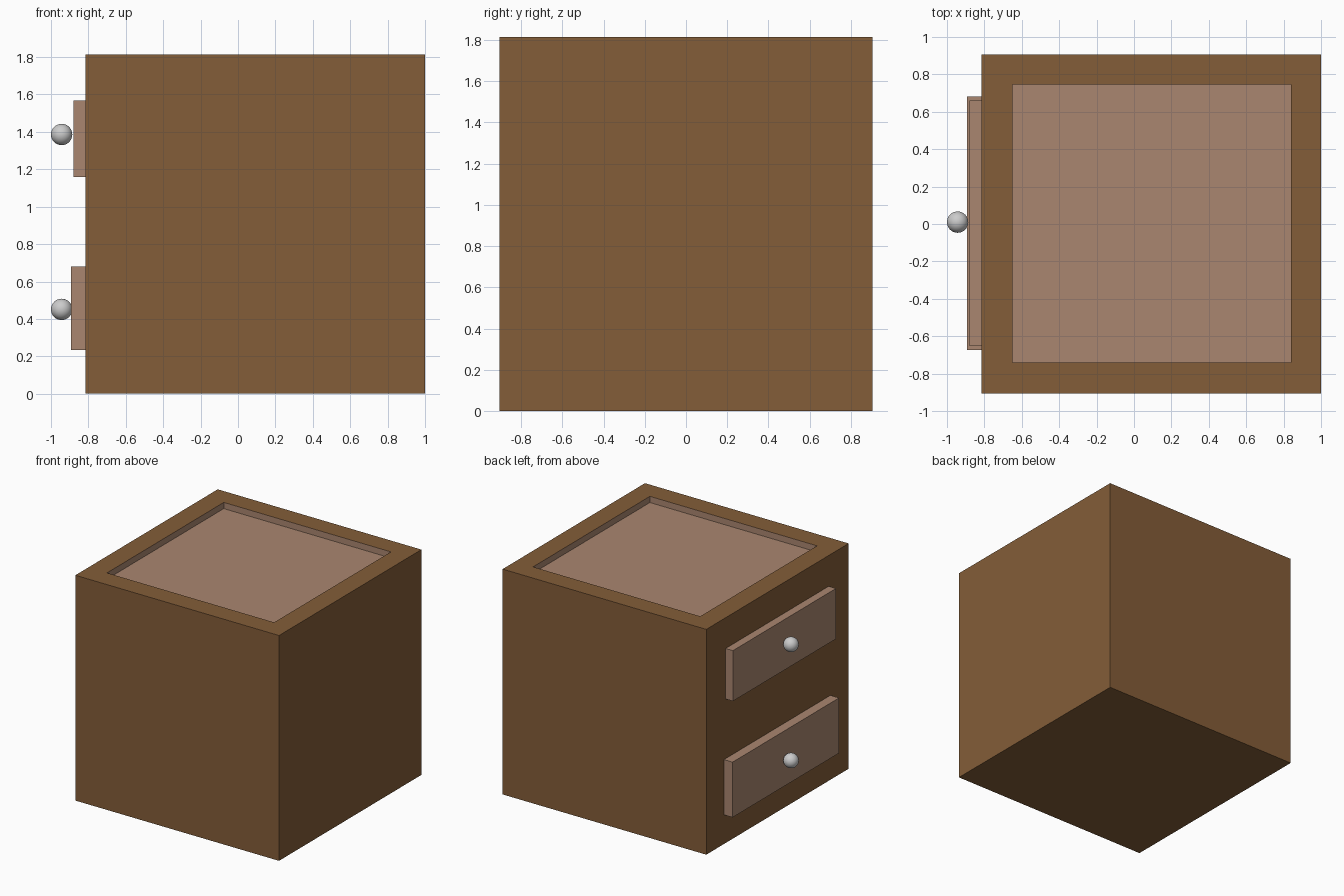
import bpy, bmesh
from mathutils import Vector

if "Cube" in bpy.data.objects:
    bpy.data.objects.remove(bpy.data.objects["Cube"])


def material(name, rgb):
    m = bpy.data.materials.new(name)
    m.diffuse_color = (*rgb, 1)
    m.use_nodes = True
    m.node_tree.nodes["Principled BSDF"].inputs["Base Color"].default_value = m.diffuse_color
    return m


dark_wood = material("dark_wood", (0.23, 0.11, 0.04))
light_wood = material("light_wood", (0.40, 0.24, 0.16))


def box(name, lo, hi, mats, edit=None):
    """Axis-aligned box between two corners, with an optional bmesh edit."""
    lo, hi = Vector(lo), Vector(hi)
    bm = bmesh.new()
    bmesh.ops.create_cube(bm, size=1)
    for v in bm.verts:
        v.co = (lo + hi) / 2 + v.co * (hi - lo)
    if edit:
        edit(bm)
    bm.normal_update()
    mesh = bpy.data.meshes.new(name)
    bm.to_mesh(mesh)
    bm.free()
    for m in mats:
        mesh.materials.append(m)
    ob = bpy.data.objects.new(name, mesh)
    bpy.context.collection.objects.link(ob)
    return ob


def facing(bm, direction):
    bm.normal_update()
    return max(bm.faces, key=lambda f: f.normal.dot(Vector(direction)))


def sink_top(bm):
    """Inset the top face and push it down into a shallow tray."""
    top = facing(bm, (0, 0, 1))
    bmesh.ops.inset_individual(bm, faces=[top], thickness=0.23)
    bmesh.ops.translate(bm, verts=top.verts, vec=(0.003, 0.003, 0))
    floor = bmesh.ops.extrude_discrete_faces(bm, faces=[top])["faces"][0]
    bmesh.ops.translate(bm, verts=floor.verts, vec=(0, 0, -0.05))
    for f in {f for e in floor.edges for f in e.link_faces}:
        f.material_index = 1


def open_back(bm):
    """Drop the hidden face that lies against the cabinet."""
    bmesh.ops.delete(bm, geom=[facing(bm, (1, 0, 0))], context='FACES')


# Cabinet body with sunken top
FACE_X = -0.815
box("cabinet_body", (FACE_X, -0.906, 0), (1.0, 0.906, 1.815),
    [dark_wood, light_wood], sink_top)

# Drawer fronts and their round knobs
drawers = [
    ("upper", -0.88, (-0.652, 0.66), (1.16, 1.567), 1.386),
    ("lower", -0.892, (-0.674, 0.681), (0.235, 0.68), 0.451),
]
for label, x, (y0, y1), (z0, z1), knob_z in drawers:
    box(label + "_drawer", (x, y0, z0), (FACE_X, y1, z1), [light_wood], open_back)
    bpy.ops.mesh.primitive_uv_sphere_add(segments=32, ring_count=16, radius=0.057,
                                         location=(-0.943, 0.01, knob_z))
    knob = bpy.context.object
    knob.name = label + "_knob"
    bpy.ops.object.shade_smooth()
